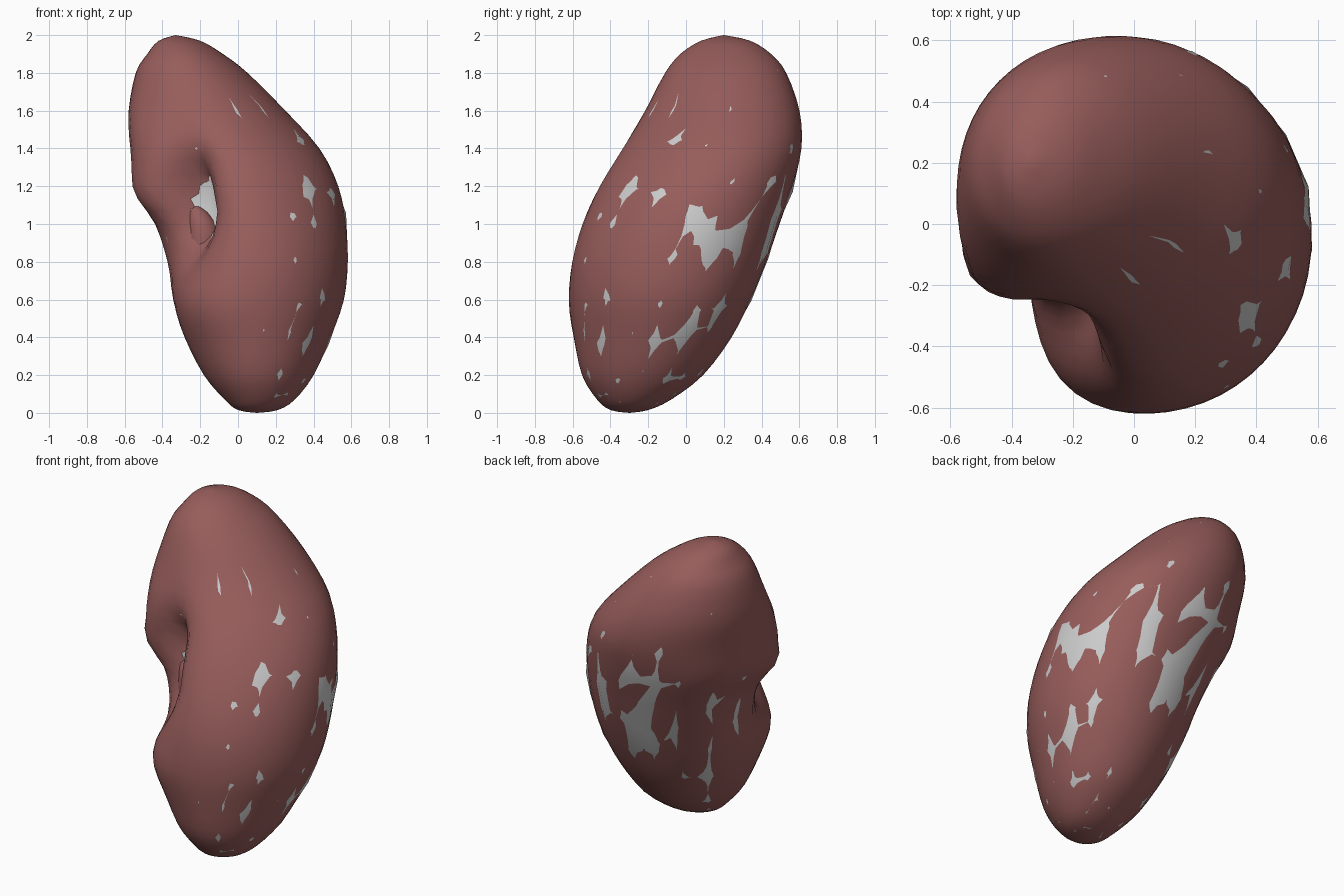
import bpy, bmesh, random
from math import sin, cos, pi, exp, radians

if "Cube" in bpy.data.objects:
    bpy.data.objects.remove(bpy.data.objects["Cube"])

random.seed(11)

# horizontal sections: z, left, right, front, back
SECTIONS = [
    (0.00, 0.10, 0.10, -0.30, -0.30),
    (0.015, 0.00, 0.21, -0.40, -0.20),
    (0.07, -0.07, 0.30, -0.47, -0.08),
    (0.20, -0.18, 0.40, -0.55, 0.09),
    (0.40, -0.28, 0.49, -0.59, 0.24),
    (0.60, -0.34, 0.56, -0.61, 0.34),
    (0.80, -0.37, 0.58, -0.60, 0.42),
    (1.00, -0.43, 0.57, -0.55, 0.49),
    (1.20, -0.53, 0.53, -0.47, 0.56),
    (1.40, -0.55, 0.43, -0.35, 0.61),
    (1.60, -0.57, 0.25, -0.22, 0.60),
    (1.80, -0.54, 0.05, -0.11, 0.53),
    (1.90, -0.48, -0.08, -0.03, 0.45),
    (1.97, -0.42, -0.20, 0.08, 0.34),
    (2.00, -0.33, -0.33, 0.20, 0.20),
]
# swellings around the hilum: amount, angle, angular width, height, vertical width
BUMPS = [
    (0.08, 228, 30, 0.56, 0.17),
    (0.09, 210, 22, 1.42, 0.26),
    (0.08, 200, 16, 1.13, 0.11),
    (0.10, 138, 32, 0.92, 0.38),
]


def section(s):
    """Smoothly interpolated section at fractional row s."""
    n = len(SECTIONS) - 1
    i = min(int(s), n - 1)
    t = s - i
    p = [SECTIONS[min(max(i + k, 0), n)] for k in (-1, 0, 1, 2)]
    return [0.5 * (2 * b + (c - a) * t + (2 * a - 5 * b + 4 * c - d) * t * t
                   + (3 * b - a - 3 * c + d) * t ** 3) for a, b, c, d in zip(*p)]


def turn(ang, degrees):
    return (ang - radians(degrees) + pi) % (2 * pi) - pi


def surface_point(s, ang, scale=1.0):
    z, x0, x1, y0, y1 = section(s)
    f = 1 + 0.04 * cos(2 * (ang - radians(225)))
    for amount, az, w, h, wz in BUMPS:
        f += amount * exp(-(turn(ang, az) / radians(w)) ** 2 - ((z - h) / wz) ** 2)
    # slanting dent with a deeper slit for the hilum
    d = turn(ang, 229 + 55 * (z - 1.08))
    wide = 0.38 if d > 0 else 0.36
    f -= 0.44 * exp(-(d / wide) ** 2 - ((z - 1.07) / 0.28) ** 2)
    f -= 0.30 * exp(-((d - 0.02) / 0.2) ** 2 - ((z - 1.15) / 0.2) ** 2)
    f *= scale
    return ((x0 + x1) / 2 + (x1 - x0) / 2 * f * cos(ang),
            (y0 + y1) / 2 + (y1 - y0) / 2 * f * sin(ang), min(max(z, 0), 2))


def loft(name, segs, per_row, scale_fn, color=None, jitter=0.0):
    bm = bmesh.new()
    total = (len(SECTIONS) - 1) * per_row
    rings = []
    for r in range(1, total):
        ring = []
        for k in range(segs):
            a = 2 * pi * (k + random.uniform(-jitter, jitter)) / segs
            s = (r + random.uniform(-jitter, jitter)) / per_row
            ring.append(bm.verts.new(surface_point(s, a, scale_fn(s, a))))
        rings.append(ring)
    for lo, hi in zip(rings, rings[1:]):
        for k in range(segs):
            j = (k + 1) % segs
            bm.faces.new((lo[k], lo[j], hi[j], hi[k]))
    bottom = bm.verts.new(surface_point(0, 0))
    top = bm.verts.new(surface_point(len(SECTIONS) - 1, 0))
    for k in range(segs):
        j = (k + 1) % segs
        bm.faces.new((bottom, rings[0][j], rings[0][k]))
        bm.faces.new((top, rings[-1][k], rings[-1][j]))
    return finish(name, bm, color)


def finish(name, bm, color):
    bmesh.ops.recalc_face_normals(bm, faces=bm.faces)
    for f in bm.faces:
        f.smooth = True
    me = bpy.data.meshes.new(name)
    bm.to_mesh(me)
    bm.free()
    ob = bpy.data.objects.new(name, me)
    bpy.context.collection.objects.link(ob)
    if color:
        mat = bpy.data.materials.new(name + "_colour")
        mat.diffuse_color = color
        mat.use_nodes = True
        mat.node_tree.nodes["Principled BSDF"].inputs["Base Color"].default_value = mat.diffuse_color
        me.materials.append(mat)
    return ob


# outer organ surface
RED = (0.31, 0.11, 0.105, 1)
loft("kidney_body", 48, 3, lambda s, a: 1.0, RED)


# coarse grey inner shell that pokes through in patches on the right, back and base
def shell_scale(s, a):
    hidden = 0.5 - 0.5 * cos(a - radians(45))
    high = max(0, s - 8.5) * 0.008
    ends = 0.012 if s < 2 or s > 12 else 0
    return 1.0 + random.uniform(-0.010, 0.022) - 0.08 * hidden ** 7 - high - ends


loft("inner_shell", 17, 1, shell_scale, jitter=0.3)

# soft tissue inside the hilum
bm = bmesh.new()
bmesh.ops.create_uvsphere(bm, u_segments=16, v_segments=10, radius=1)
for v in bm.verts:
    x, y, z = v.co
    v.co = (-0.18 + 0.09 * x - 0.05 * z * z, -0.19 + 0.08 * y, 0.9 + 0.2 * z)
finish("renal_pelvis", bm, RED)
